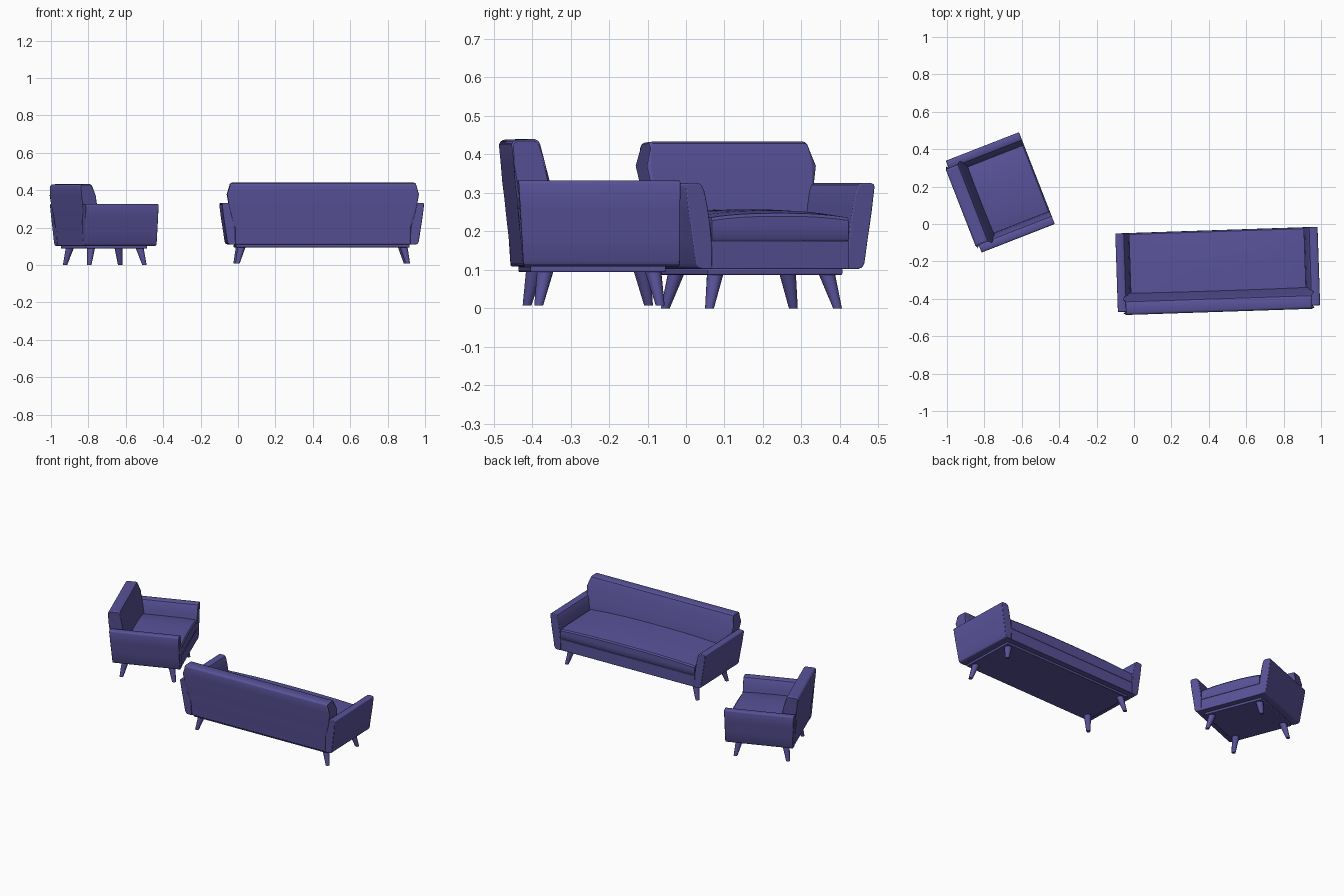
import bpy, bmesh, math
from mathutils import Matrix, Vector

if "Cube" in bpy.data.objects:
    bpy.data.objects.remove(bpy.data.objects["Cube"])

fabric = bpy.data.materials.new("violet_fabric")
fabric.diffuse_color = (0.1, 0.085, 0.32, 1)
fabric.use_nodes = True
fabric.node_tree.nodes["Principled BSDF"].inputs["Base Color"].default_value = fabric.diffuse_color


def loft(name, loops, place, bevel=0.0):
    """Skin a row of matching closed loops, cap both ends."""
    bm = bmesh.new()
    rows = [[bm.verts.new(p) for p in loop] for loop in loops]
    n = len(rows[0])
    for a, b in zip(rows, rows[1:]):
        for i in range(n):
            j = (i + 1) % n
            bm.faces.new((a[i], a[j], b[j], b[i]))
    bm.faces.new(rows[0])
    bm.faces.new(rows[-1])
    bmesh.ops.recalc_face_normals(bm, faces=bm.faces)
    me = bpy.data.meshes.new(name)
    bm.to_mesh(me)
    bm.free()
    me.materials.append(fabric)
    ob = bpy.data.objects.new(name, me)
    bpy.context.collection.objects.link(ob)
    ob.matrix_world = place
    bpy.ops.object.select_all(action='DESELECT')
    ob.select_set(True)
    bpy.context.view_layer.objects.active = ob
    bpy.ops.object.shade_smooth_by_angle(angle=math.radians(35))
    if bevel:
        m = ob.modifiers.new("soft_edges", 'BEVEL')
        m.width, m.segments = bevel, 2
        m.limit_method, m.angle_limit = 'ANGLE', math.radians(40)
    return ob


def box(name, hu, v0, v1, z0, z1, place, bevel):
    loft(name, [[(u, v0, z0), (u, v1, z0), (u, v1, z1), (u, v0, z1)]
                for u in (-hu, hu)], place, bevel)


# arm section: (distance in from the outer width, height)
ARM = [(0, .316), (.002, .322), (.008, .325), (.036, .325), (.045, .320),
       (.052, .305), (.060, .27), (.068, .22), (.073, .17), (.074, .102),
       (.046, .102), (.034, .106), (.028, .118), (.019, .18), (.008, .25)]
# back section: (depth, height, side inset)
BACK = [(-.198, .102, .072), (-.207, .19, .072), (-.211, .225, .066),
        (-.216, .28, .046), (-.221, .32, .037), (-.225, .37, .034),
        (-.230, .418, .040), (-.226, .428, .044), (-.215, .431, .047),
        (-.170, .433, .047), (-.160, .428, .044), (-.155, .418, .040),
        (-.143, .37, .034), (-.130, .32, .037), (-.121, .28, .046),
        (-.112, .225, .066), (-.110, .19, .072), (-.110, .102, .072)]
FRONT = .2075


def seat_unit(kind, width, place):
    hw = width / 2
    inner = hw - .074

    # arms
    for s, side in ((-1, "left"), (1, "right")):
        rear = [(s * (hw - d), -.199 - .014 * (z - .1) / .225, z) for d, z in ARM]
        front = [(s * (hw - d), FRONT, z) for d, z in ARM]
        loft(f"{kind}_{side}_arm", [rear, front], place, .003)

    # back rest, flaring over the arms
    loft(f"{kind}_back", [[(s * (hw - i), v, z) for v, z, i in BACK]
                          for s in (-1, 1)], place, .006)

    # seat rail and plinth
    box(f"{kind}_seat_rail", inner + .004, -.19, FRONT - .002, .102, .175, place, .003)
    box(f"{kind}_plinth", inner - .002, -.18, .172, .087, .103, place, .003)

    # crowned seat cushion
    loops = []
    for k in range(17):
        s = -1 + k / 8
        c = 1 - abs(s) ** 2.5
        u = s * (inner + .001)
        loops.append([(u, v, z) for v, z in (
            (-.13, .176), (FRONT - .004, .176), (FRONT - .001, .18),
            (FRONT, .21), (FRONT - .001, .228 + .011 * c),
            (FRONT - .008, .236 + .011 * c), (.12, .24 + .014 * c),
            (0, .241 + .016 * c), (-.13, .241 + .016 * c))])
    loft(f"{kind}_cushion", loops, place)

    # splayed tapered legs
    for su in (-1, 1):
        for sv in (-1, 1):
            rings = []
            for du, v, z, r in ((.085, .158, 0, .0115), (.108, .140, .09, .0215)):
                rings.append([(su * (hw - du) + r * math.cos(a * math.tau / 16),
                               sv * v + r * math.sin(a * math.tau / 16), z)
                              for a in range(16)])
            name = ("front" if sv > 0 else "rear") + ("_right" if su > 0 else "_left")
            loft(f"{kind}_{name}_leg", rings, place)


def placed(x, y, z, deg):
    return Matrix.Translation(Vector((x, y, z))) @ Matrix.Rotation(math.radians(deg), 4, 'Z')


seat_unit("sofa", 1.082, placed(.4475, -.24, .007, 1.9))
seat_unit("armchair", .527, placed(-.7125, .17, 0, -68.7))
